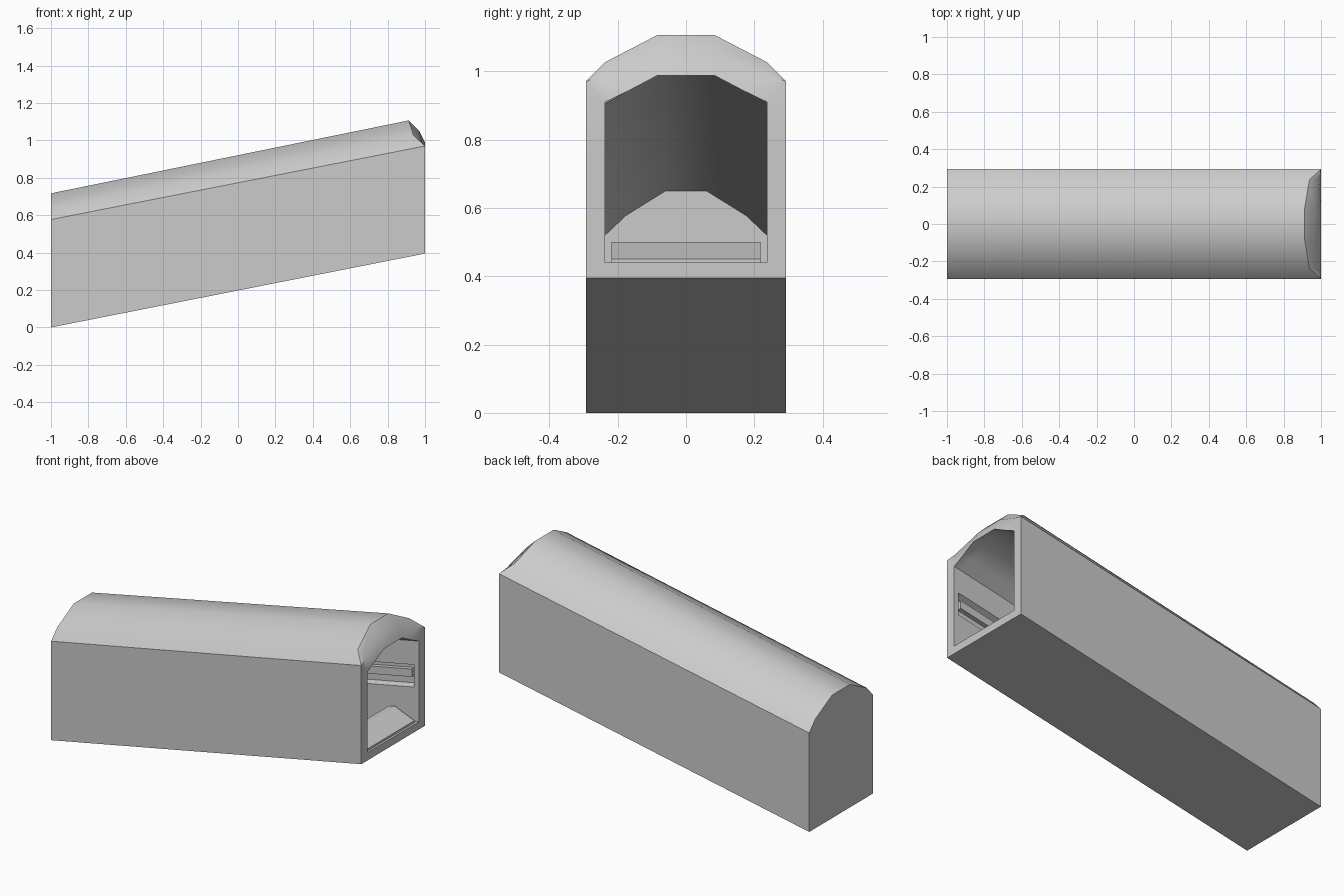
import bpy, bmesh, math

if "Cube" in bpy.data.objects:
    bpy.data.objects.remove(bpy.data.objects["Cube"])

SLOPE = 0.1975


def up(x, z):
    """Height measured from the sloping underside."""
    return z + SLOPE * (x + 1)


def finish(name, bm, smooth=False):
    bmesh.ops.remove_doubles(bm, verts=bm.verts, dist=1e-4)
    bmesh.ops.recalc_face_normals(bm, faces=bm.faces)
    me = bpy.data.meshes.new(name)
    bm.to_mesh(me)
    bm.free()
    ob = bpy.data.objects.new(name, me)
    bpy.context.collection.objects.link(ob)
    if smooth:
        bpy.context.view_layer.objects.active = ob
        ob.select_set(True)
        bpy.ops.object.shade_smooth_by_angle(angle=math.radians(32))
        ob.select_set(False)
    return ob


def ring(bm, x, w, floor, top, shoulder, crown, d=0.0):
    """Arched section; shoulder and crown are (x, y, height)."""
    half = [(x, w, floor), (x, w, 0.245), (x, w + d, 0.255), (x, w + d, 0.365),
            (x, w, 0.375), (x, w, top), shoulder, crown]
    pts = half + [(a, -b, c) for a, b, c in reversed(half)]
    return [bm.verts.new((a, b, up(a, c))) for a, b, c in pts]


def prism(name, profile, y0, y1):
    """Side profile of (x, height) points extruded across y."""
    bm = bmesh.new()
    a = [bm.verts.new((x, y0, up(x, z))) for x, z in profile]
    b = [bm.verts.new((x, y1, up(x, z))) for x, z in profile]
    bm.faces.new(a)
    bm.faces.new(b)
    n = len(a)
    for i in range(n):
        bm.faces.new((a[i], a[(i + 1) % n], b[(i + 1) % n], b[i]))
    return finish(name, bm)


# Tunnel shell: outside, rounded hood, opening and recessed inside walls
bm = bmesh.new()
sections = [
    (-1, .293, 0, .577, (-1, .237, .637), (-1, .083, .717)),
    (1, .293, 0, .575, (.938, .237, .644), (.912, .083, .729)),
    (1, .293, 0, .575, (.985, .245, .598), (.968, .083, .664)),
    (1, .237, .045, .515, (1, .165, .55), (1, .083, .593)),
    (.97, .237, .045, .515, (.94, .177, .565), (.92, .06, .63)),
    (.97, .237, .045, .515, (.94, .177, .565), (.92, .06, .63), .035),
    (-.94, .237, .045, .508, (-.94, .177, .565), (-.94, .06, .638), .035),
]
rings = [ring(bm, *s) for s in sections]
for a, b in zip(rings, rings[1:]):
    for i in range(len(a)):
        j = (i + 1) % len(a)
        bm.faces.new((a[i], a[j], b[j], b[i]))
bm.faces.new(rings[0])
bm.faces.new(rings[-1])
bmesh.ops.dissolve_degenerate(bm, dist=1e-4, edges=bm.edges)
finish("tunnel_shell", bm, smooth=True)

# Rails inside the wall recesses
for side, s in (("left", -1), ("right", 1)):
    prism(side + "_wall_rail",
          [(-.92, .3), (.95, .3), (.95, .345), (-.92, .345)], s * .245, s * .271)

# Entry ramp on the floor
prism("entry_ramp", [(.985, .046), (.985, .058), (.86, .133), (.82, .133), (.82, .046)],
      -.218, .218)
